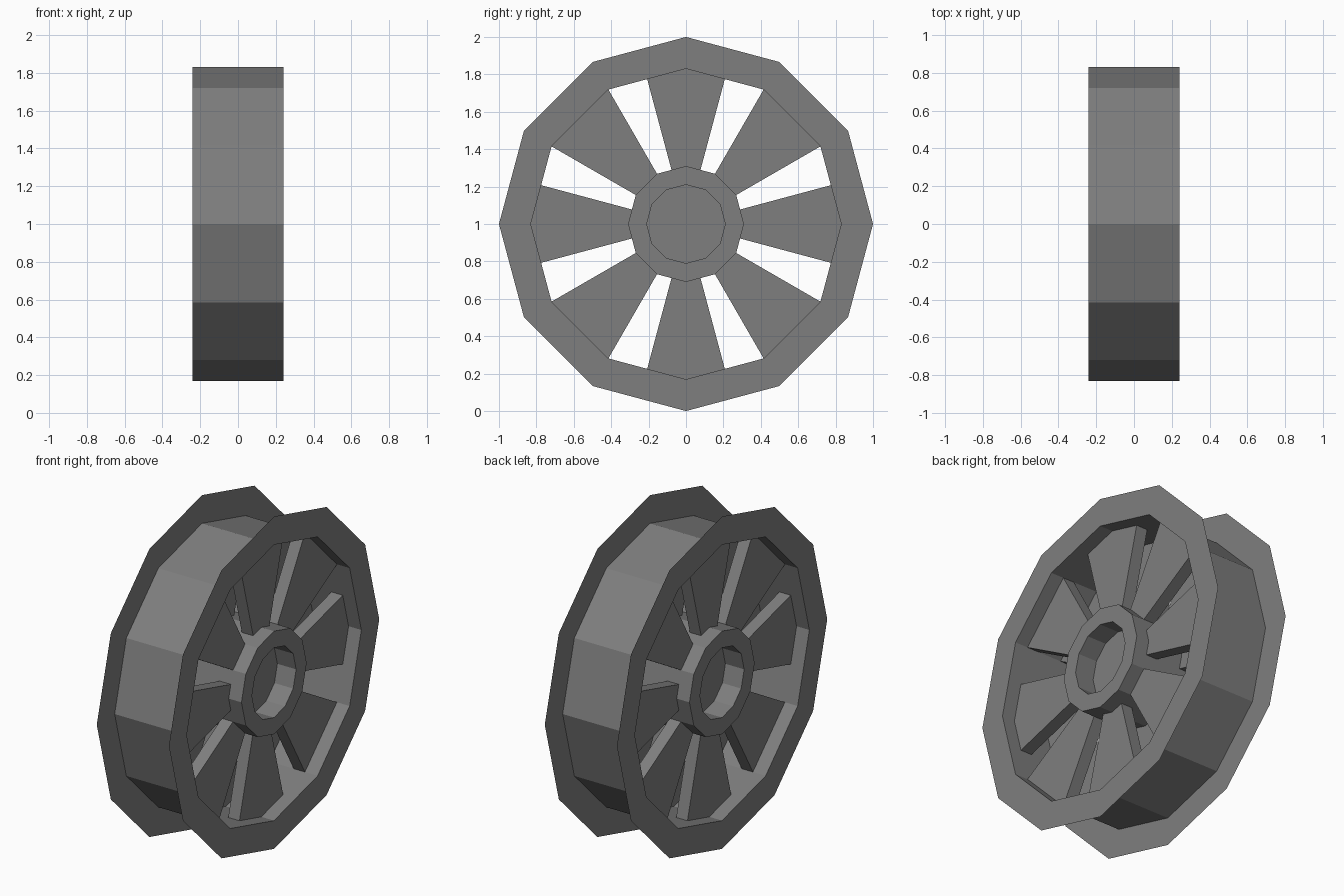
import bpy, bmesh
from math import cos, sin, radians

cube = bpy.data.objects.get("Cube")
if cube:
    bpy.data.objects.remove(cube)

SIDES = 12
HALF_WIDTH = 0.24
RIM, FLANGE = 0.83, 1.0
HUB, BORE = 0.31, 0.21
SPOKE_FRONT, SPOKE_BACK = 0.155, 0.08
CAP_X = 0.115

grey = bpy.data.materials.new("grey_metal")
grey.use_nodes = True
colour = (0.21, 0.21, 0.21, 1)
grey.diffuse_color = colour
grey.node_tree.nodes["Principled BSDF"].inputs["Base Color"].default_value = colour


def point(x, radius, degrees):
    a = radians(degrees)
    return (x, radius * cos(a), 1 + radius * sin(a))


def finish(name, bm):
    bmesh.ops.remove_doubles(bm, verts=bm.verts, dist=0.0001)
    bmesh.ops.recalc_face_normals(bm, faces=bm.faces)
    mesh = bpy.data.meshes.new(name)
    bm.to_mesh(mesh)
    bm.free()
    mesh.materials.append(grey)
    obj = bpy.data.objects.new(name, mesh)
    bpy.context.collection.objects.link(obj)


def lathe(name, profile):
    """Turn an (x, radius) profile around the axle; radius 0 closes a cap."""
    bm = bmesh.new()
    step = 360 / SIDES
    for i in range(SIDES):
        a, b = i * step, (i + 1) * step
        for (x1, r1), (x2, r2) in zip(profile, profile[1:]):
            corners = [point(x1, r1, a), point(x2, r2, a),
                       point(x2, r2, b), point(x1, r1, b)]
            corners = list(dict.fromkeys(corners))
            bm.faces.new([bm.verts.new(c) for c in corners])
    finish(name, bm)


def spoke(name, angles, side):
    """Wedge between hub and rim, following their flat sides."""
    def reach(radius, a):
        return radius if a % 30 == 0 else radius * cos(radians(15))
    outline = [(reach(RIM, a), a) for a in angles]
    outline += [(reach(HUB, a), a) for a in reversed(angles)]
    bm = bmesh.new()
    front = [bm.verts.new(point(side * SPOKE_FRONT, r, a)) for r, a in outline]
    back = [bm.verts.new(point(side * SPOKE_BACK, r, a)) for r, a in outline]
    bm.faces.new(front)
    bm.faces.new(back[::-1])
    n = len(outline)
    for i in range(n):
        j = (i + 1) % n
        bm.faces.new((front[i], back[i], back[j], front[j]))
    finish(name, bm)


# Drum with a thin flange on each edge
lathe("rim", [(HALF_WIDTH, FLANGE), (HALF_WIDTH, RIM),
              (-HALF_WIDTH, RIM), (-HALF_WIDTH, FLANGE)])

# Hub tube with a recessed cap at both ends
hub_half = [(CAP_X, 0), (CAP_X, BORE), (HALF_WIDTH, BORE), (HALF_WIDTH, HUB)]
lathe("hub", hub_half + [(-x, r) for x, r in reversed(hub_half)])

# Two layers of eight spokes
for label, side in (("left", 1), ("right", -1)):
    for q in range(4):
        base = q * 90
        spoke(f"{label}_straight_spoke_{q + 1}", [base - 15, base, base + 15], side)
        spoke(f"{label}_diagonal_spoke_{q + 1}", [base + 30, base + 60], side)
